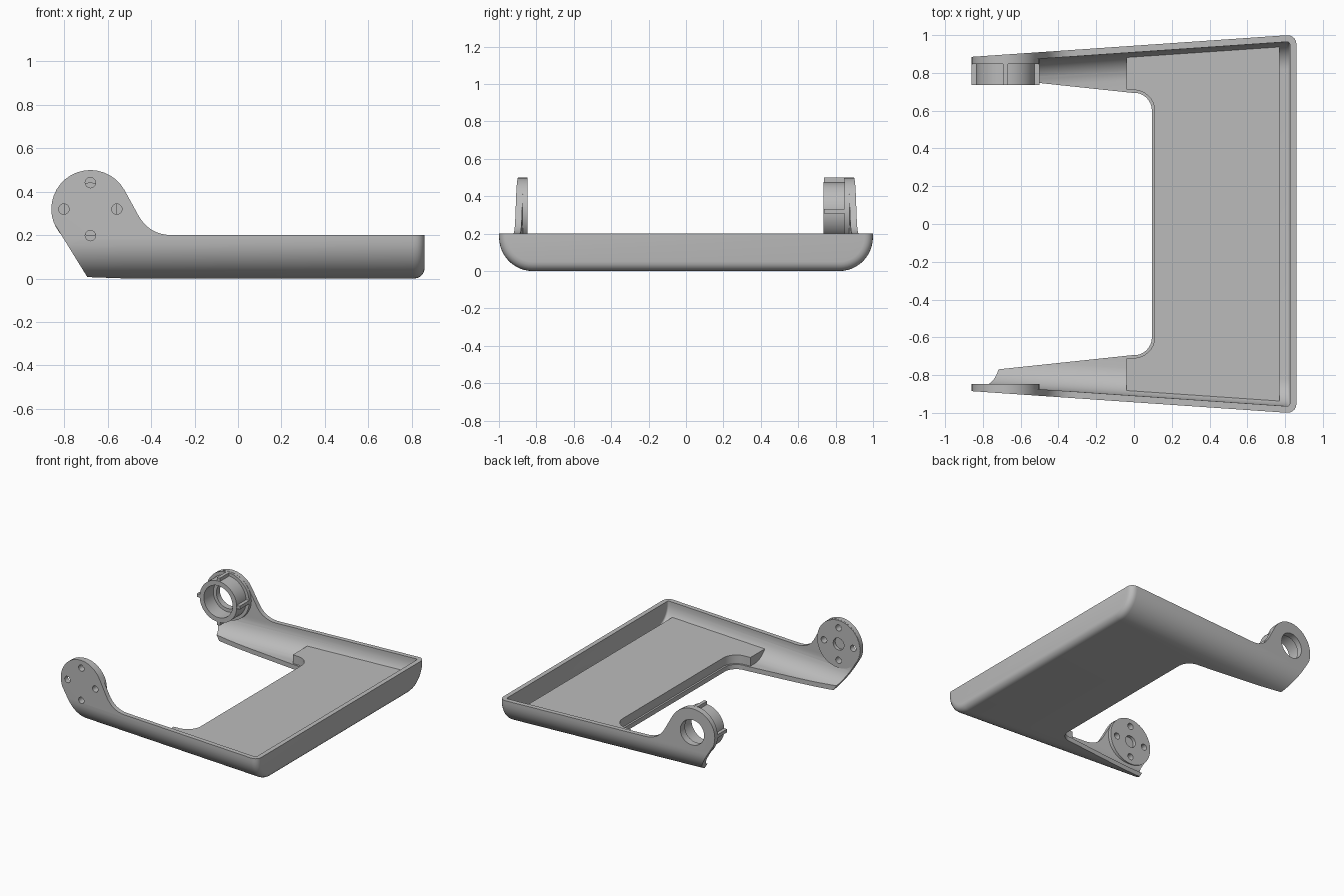
import bpy
import bmesh
from math import cos, sin, radians, pi
from mathutils import Matrix, Vector

cube = bpy.data.objects.get("Cube")
if cube:
    bpy.data.objects.remove(cube, do_unlink=True)

grey = bpy.data.materials.new("plain grey")
grey.use_nodes = True
colour = (0.5, 0.5, 0.5, 1)
grey.diffuse_color = colour
grey.node_tree.nodes["Principled BSDF"].inputs["Base Color"].default_value = colour

EAR = Vector((-0.68, 0.32))     # ear centre in x, z
EAR_R = 0.18
WALL = 0.035


def finish(name, bm):
    bmesh.ops.recalc_face_normals(bm, faces=bm.faces)
    mesh = bpy.data.meshes.new(name)
    bm.to_mesh(mesh)
    bm.free()
    ob = bpy.data.objects.new(name, mesh)
    bpy.context.collection.objects.link(ob)
    return ob


def loft(name, rings):
    bm = bmesh.new()
    rows = [[bm.verts.new(p) for p in ring] for ring in rings]
    n = len(rows[0])
    for a, b in zip(rows, rows[1:]):
        for i in range(n):
            j = (i + 1) % n
            bm.faces.new((a[i], a[j], b[j], b[i]))
    bm.faces.new(rows[0])
    bm.faces.new(rows[-1])
    return finish(name, bm)


def section(x, inset):
    # rounded trough cross-section, narrowing towards the ears
    shift = 0.0685 * (x - 0.82)
    half = [(1 + shift - inset, 0.7)]
    for i in range(13):
        a = -pi / 2 * i / 12
        r = 0.18 - inset
        half.append((0.82 + shift + r * cos(a), 0.18 + r * sin(a)))
    return [(x, y, z) for y, z in half] + [(x, -y, z) for y, z in reversed(half)]


def hull(name, inset, start, end, radius):
    stations = [(start, inset)]
    for i in range(6):
        a = pi / 2 * i / 5
        stations.append((end - radius * (1 - sin(a)), inset + radius * (1 - cos(a))))
    return loft(name, [section(x, o) for x, o in stations])


def cylinder(name, radius, y0, y1, x=EAR.x, z=EAR.y, sides=40):
    bm = bmesh.new()
    mat = Matrix.Translation((x, (y0 + y1) / 2, z)) @ Matrix.Rotation(pi / 2, 4, 'X')
    bmesh.ops.create_cone(bm, cap_ends=True, segments=sides, radius1=radius,
                          radius2=radius, depth=y1 - y0, matrix=mat)
    return finish(name, bm)


def box(name, lo, hi):
    lo, hi = Vector(lo), Vector(hi)
    bm = bmesh.new()
    mat = Matrix.Translation((lo + hi) / 2) @ Matrix.Diagonal((*(hi - lo), 1))
    bmesh.ops.create_cube(bm, size=1, matrix=mat)
    return finish(name, bm)


def boolean(target, tool, operation):
    mod = target.modifiers.new("cut", 'BOOLEAN')
    mod.operation = operation
    mod.solver = 'EXACT'
    mod.object = tool
    bpy.context.view_layer.objects.active = target
    bpy.ops.object.modifier_apply(modifier=mod.name)
    bpy.data.objects.remove(tool, do_unlink=True)


def bay(grow):
    # open bay between the arms, with rounded inner corners
    half = [(-1.1, 0.81 + grow)]
    cx, cy, r = 0.0, 0.6, 0.095 + grow
    for i in range(9):
        a = radians(96 - 12 * i)
        half.append((cx + r * cos(a), cy + r * sin(a)))
    half[-1] = (cx + r, cy)
    plan = half + [(x, -y) for x, y in reversed(half)]
    return loft("bay_cutter", [[(x, y, z) for x, y in plan] for z in (-0.2, 0.25)])


def side_profile():
    # side silhouette: ear, flowing fillet, straight rim, slanted arm end
    pts = [(-0.628, -0.1)]
    for i in range(18):
        a = radians(200 - 171 * i / 17)
        pts.append((EAR.x + EAR_R * cos(a), EAR.y + EAR_R * sin(a)))
    p0, p1, p2 = Vector((-0.46, 0.293)), Vector((-0.41, 0.2)), Vector((-0.3, 0.2))
    for i in range(9):
        t = i / 8
        pts.append(tuple(p0 * (1 - t) ** 2 + p1 * 2 * t * (1 - t) + p2 * t * t))
    pts += [(1.0, 0.2), (1.0, -0.1)]
    return loft("profile_cutter", [[(x, y, z) for x, z in pts] for y in (-1.2, 1.2)])


# Tray shell with two arms
tray = hull("tray_shell", 0, -0.95, 0.86, 0.05)
boolean(tray, hull("hollow", WALL, -1.05, 0.86 - WALL, 0.015), 'DIFFERENCE')
boolean(tray, side_profile(), 'INTERSECT')
boolean(tray, bay(0), 'DIFFERENCE')

# Flat round pads inside both ears
for side in (-1, 1):
    y0, y1 = sorted((side * 0.848, side * 0.876))
    boolean(tray, cylinder("pad", EAR_R - 0.001, y0, y1), 'UNION')

# Right ear: four screw holes and a blind centre socket
for i in range(4):
    a = pi / 2 * i
    boolean(tray, cylinder("screw_hole", 0.024, -1, -0.8, EAR.x + 0.122 * cos(a),
                           EAR.y + 0.122 * sin(a), 16), 'DIFFERENCE')
boolean(tray, cylinder("socket", 0.045, -0.872, -0.8, sides=24), 'DIFFERENCE')

# Left ear: through hole
boolean(tray, cylinder("ear_hole", 0.095, 0.7, 1), 'DIFFERENCE')

# Collar with four ribs on the left ear
collar = cylinder("bearing_collar", 0.155, 0.735, 0.852)
for i in range(4):
    a = pi / 2 * i
    c = EAR + Vector((cos(a), sin(a))) * 0.157
    h = Vector((0.022, 0.0125)) if i % 2 == 0 else Vector((0.0125, 0.022))
    boolean(collar, box("rib", (c.x - h.x, 0.737, c.y - h.y),
                        (c.x + h.x, 0.851, c.y + h.y)), 'UNION')
boolean(collar, cylinder("bore", 0.12, 0.6, 0.9), 'DIFFERENCE')

# Raised floor panel, set back from the bay edge
floor = box("floor_panel", (-0.04, -1.1, -0.1), (0.77, 1.1, 0.1))
boolean(floor, hull("floor_limit", WALL / 2, -1.05, 0.84, 0.01), 'INTERSECT')
boolean(floor, bay(0.014), 'DIFFERENCE')

for ob in (tray, collar, floor):
    ob.data.materials.clear()
    ob.data.materials.append(grey)
    for face in ob.data.polygons:
        face.material_index = 0
    bpy.ops.object.select_all(action='DESELECT')
    ob.select_set(True)
    bpy.context.view_layer.objects.active = ob
    bpy.ops.object.shade_smooth_by_angle(angle=radians(30))
